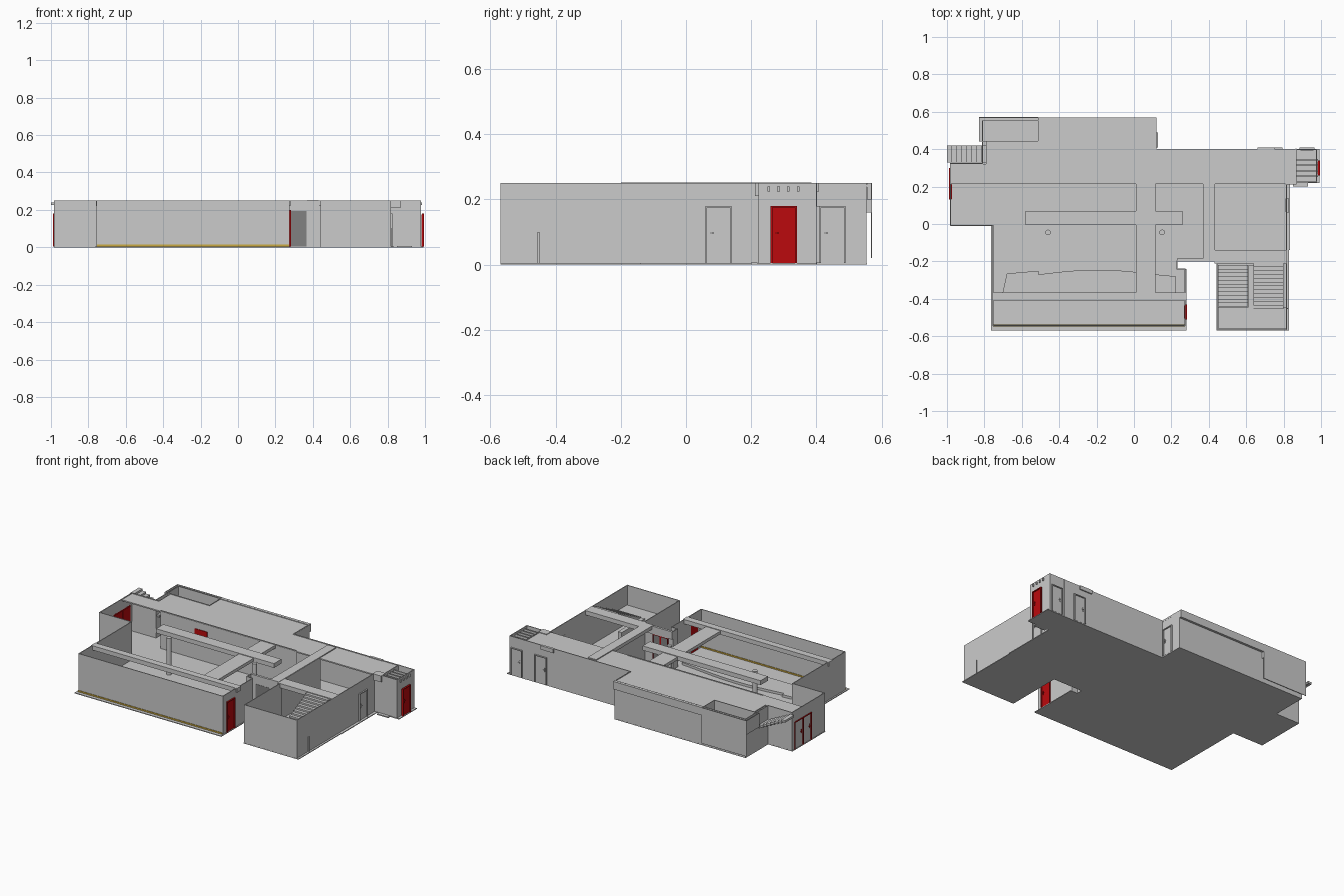
import bpy, bmesh, math
from mathutils import Vector

H = 0.25    # wall height
F = 0.005   # floor thickness
T = 0.005   # wall thickness


def material(name, rgb):
    m = bpy.data.materials.new(name)
    m.diffuse_color = (*rgb, 1)
    return m


RED = material("red_paint", (0.5, 0.003, 0.004))
YELLOW = material("yellow_paint", (0.6, 0.4, 0.05))
DARK = material("dark_glazing", (0.22, 0.22, 0.22))


def finish(name, bm, mat=None):
    bmesh.ops.recalc_face_normals(bm, faces=bm.faces)
    me = bpy.data.meshes.new(name)
    bm.to_mesh(me)
    bm.free()
    ob = bpy.data.objects.new(name, me)
    bpy.context.collection.objects.link(ob)
    if mat:
        me.materials.append(mat)
    return ob


def add_box(bm, x0, x1, y0, y1, z0, z1):
    verts = bmesh.ops.create_cube(bm, size=1)["verts"]
    for v in verts:
        v.co = Vector(((x0 + x1) / 2 + v.co.x * (x1 - x0),
                       (y0 + y1) / 2 + v.co.y * (y1 - y0),
                       (z0 + z1) / 2 + v.co.z * (z1 - z0)))


def boxes(name, items, mat=None):
    bm = bmesh.new()
    for b in items:
        add_box(bm, *b)
    return finish(name, bm, mat)


def slab(name, pts, z0, z1):
    bm = bmesh.new()
    f = bm.faces.new([bm.verts.new((x, y, z0)) for x, y in pts])
    r = bmesh.ops.extrude_face_region(bm, geom=[f])
    for v in r["geom"]:
        if isinstance(v, bmesh.types.BMVert):
            v.co.z = z1
    return finish(name, bm)


def wall(name, pts, z0=0.0, z1=H):
    # axis-aligned wall runs along a polyline
    h = T / 2
    return boxes(name, [(min(a[0], b[0]) - h, max(a[0], b[0]) + h,
                         min(a[1], b[1]) - h, max(a[1], b[1]) + h, z0, z1)
                        for a, b in zip(pts, pts[1:])])


def door(name, x, y, w, axis, side, h=0.18, mat=None, glass=False):
    # framed door: (x, y) is its low end, side is the outward sign
    def part(a0, a1, z0, z1, d0, d1):
        lo, hi = sorted((d0 * side, d1 * side))
        if axis == "x":
            return (x + a0, x + a1, y + lo, y + hi, z0, z1)
        return (x + lo, x + hi, y + a0, y + a1, z0, z1)
    f = 0.005
    boxes(name + "_frame", [part(0, f, F, h, 0, 0.011),
                            part(w - f, w, F, h, 0, 0.011),
                            part(0, w, h - f, h, 0, 0.011)], mat)
    boxes(name + "_leaf", [part(f, w - f, F, h - f, -0.004, 0.004)],
          DARK if glass else mat)
    if glass:
        boxes(name + "_rails", [part(f, w - f, z, z + 0.012, 0, 0.008) for z in (F, 0.08)]
              + [part(w / 2 - 0.004, w / 2 + 0.004, F, h, 0, 0.008)], mat)
    boxes(name + "_handle", [part(0.014, 0.018, 0.085, 0.11, 0.003, 0.008),
                             part(0.014, 0.026, 0.095, 0.099, 0.006, 0.01)], mat)


def stairs(name, x0, x1, y0, y1, z0, z1, n, along, closed=True):
    # flight from the first coordinate to the second, treads of even rise
    items = []
    rise = (z1 - z0) / n
    for i in range(n):
        a, b = i / n, (i + 1) / n
        zt = z0 + rise * (i + 1)
        zb = zt - rise * (2 if closed else 1.1)
        if along == "x":
            u, v = sorted((x0 + (x1 - x0) * a, x0 + (x1 - x0) * b))
            items.append((u, v, y0, y1, max(zb, 0), zt))
        else:
            u, v = sorted((y0 + (y1 - y0) * a, y0 + (y1 - y0) * b))
            items.append((x0, x1, u, v, max(zb, 0), zt))
    return boxes(name, items)


# floor plate
slab("floor", [(-0.765, -0.57), (0.28, -0.57), (0.28, -0.24), (0.23, -0.24), (0.23, -0.2),
               (0.44, -0.2), (0.44, -0.57), (0.83, -0.57), (0.83, -0.14), (0.835, -0.14),
               (0.835, 0.22), (0.993, 0.22), (0.993, 0.4), (0.12, 0.4), (0.12, 0.555),
               (-0.81, 0.555), (-0.81, 0.325), (-0.985, 0.325), (-0.985, -0.01),
               (-0.765, -0.01)], 0, F)

# outer walls
wall("hall_wall", [(0.23, -0.2), (0.23, -0.24), (0.272, -0.24), (0.272, -0.543),
                   (-0.753, -0.543), (-0.753, -0.008), (-0.98, -0.008), (-0.98, 0.322),
                   (-0.81, 0.322), (-0.81, 0.552), (0.117, 0.552), (0.117, 0.398),
                   (0.975, 0.398), (0.975, 0.225), (0.815, 0.225), (0.815, -0.567),
                   (0.444, -0.567), (0.444, -0.197), (0.23, -0.197)])
boxes("yellow_skirting", [(-0.755, 0.272, -0.549, -0.537, F, 0.014)], YELLOW)

# inner walls
wall("corridor_wall", [(-0.7, 0.22), (0.26, 0.22)])
wall("stair_hall_wall", [(0.43, -0.2), (0.43, 0.22)])
wall("lobby_wall", [(0.865, 0.225), (0.865, 0.4)])

# ceiling over the corridor, with an open corner beside the bay
slab("corridor_ceiling", [(-0.98, 0.215), (0.865, 0.215), (0.865, 0.4), (0.12, 0.4),
                          (0.12, 0.57), (-0.51, 0.57), (-0.51, 0.44), (-0.79, 0.44),
                          (-0.79, 0.322), (-0.98, 0.322)], 0.238, 0.246)
boxes("back_parapet", [(-0.51, 0.12, 0.555, 0.57, 0.2, H)])

# bay at the back with a thin outer panel
boxes("roof_bay", [(-0.83, -0.51, 0.568, 0.571, 0.02, H), (-0.83, -0.51, 0.44, 0.443, 0.16, H),
                   (-0.83, -0.827, 0.44, 0.57, 0.16, H), (-0.513, -0.51, 0.44, 0.57, 0.16, H),
                   (-0.83, -0.51, 0.44, 0.57, 0.16, 0.166)])

# ceiling beams
boxes("ceiling_beams", [(-0.58, 0.26, -0.005, 0.07, 0.222, H),
                        (-0.76, 0.28, -0.41, -0.367, 0.222, H),
                        (0.01, 0.115, -0.367, -0.005, 0.226, 0.246),
                        (0.01, 0.115, 0.07, 0.215, 0.226, 0.246),
                        (0.37, 0.43, -0.2, 0.385, 0.23, 0.252),
                        (0.43, 0.815, -0.21, -0.138, 0.222, H),
                        (0.23, 0.44, -0.2, -0.185, 0.2, H)])
boxes("roof_duct", [(0.81, 0.87, 0.212, 0.26, 0.21, H), (0.66, 0.75, 0.392, 0.408, 0.225, H)])
boxes("lobby_slats", [(0.865, 0.985, y, y + 0.008, 0.225, 0.24)
                      for y in (0.25, 0.28, 0.31, 0.34)])

# round posts
for n, x in enumerate((-0.46, 0.15)):
    bm = bmesh.new()
    bmesh.ops.create_cone(bm, cap_ends=True, segments=16, radius1=0.015, radius2=0.015, depth=0.24)
    bmesh.ops.translate(bm, verts=bm.verts, vec=(x, -0.045, 0.12))
    finish(f"post_{n + 1}", bm)

# low platform with a curved edge
arc = [(-0.51 + 0.63 * i / 10, -0.27 + 0.025 * math.sin(math.pi * i / 10)) for i in range(11)]
slab("curved_platform", [(0.225, -0.4), (0.225, -0.28), (0.12, -0.27)] + arc[-2::-1]
     + [(-0.51, -0.25), (-0.68, -0.265), (-0.71, -0.4)], F, 0.02)

# stairwell
stairs("lower_flight", 0.45, 0.61, -0.22, -0.44, F, 0.125, 11, "y")
boxes("stair_landing", [(0.45, 0.812, -0.56, -0.445, 0.11, 0.125)])
stairs("upper_flight", 0.64, 0.8, -0.455, -0.21, 0.125, 0.245, 12, "y")
boxes("stair_divider", [(0.612, 0.638, -0.455, -0.22, F, 0.13)])

# outside steps by the left entrance
stairs("side_steps", -0.79, -1.0, 0.33, 0.42, 0.14, 0.24, 8, "x", False)

# doors
door("left_red_door_a", -0.977, 0.13, 0.085, "y", -1, mat=RED)
door("left_red_door_b", -0.977, 0.215, 0.085, "y", -1, mat=RED)
door("right_red_door", 0.984, 0.26, 0.08, "y", 1, mat=RED)
door("hall_red_door", 0.272, -0.51, 0.08, "y", 1, h=0.2, mat=RED)
door("glazed_red_door", 0.262, -0.197, 0.108, "x", 1, h=0.2, mat=RED, glass=True)
boxes("corridor_red_panel", [(-0.46, -0.37, 0.214, 0.224, 0.13, 0.2)], RED)
door("side_door", 0.815, 0.06, 0.08, "y", 1)
door("recess_door", 0.117, 0.41, 0.08, "y", 1)
door("back_door_a", 0.71, 0.398, 0.085, "x", 1)
door("back_door_b", 0.885, 0.398, 0.08, "x", 1)

# small outside fittings
boxes("drain_pipe", [(0.817, 0.823, -0.455, -0.449, 0, 0.1)])
boxes("door_threshold", [(0.85, 0.93, 0.2, 0.22, 0, 0.007)])
